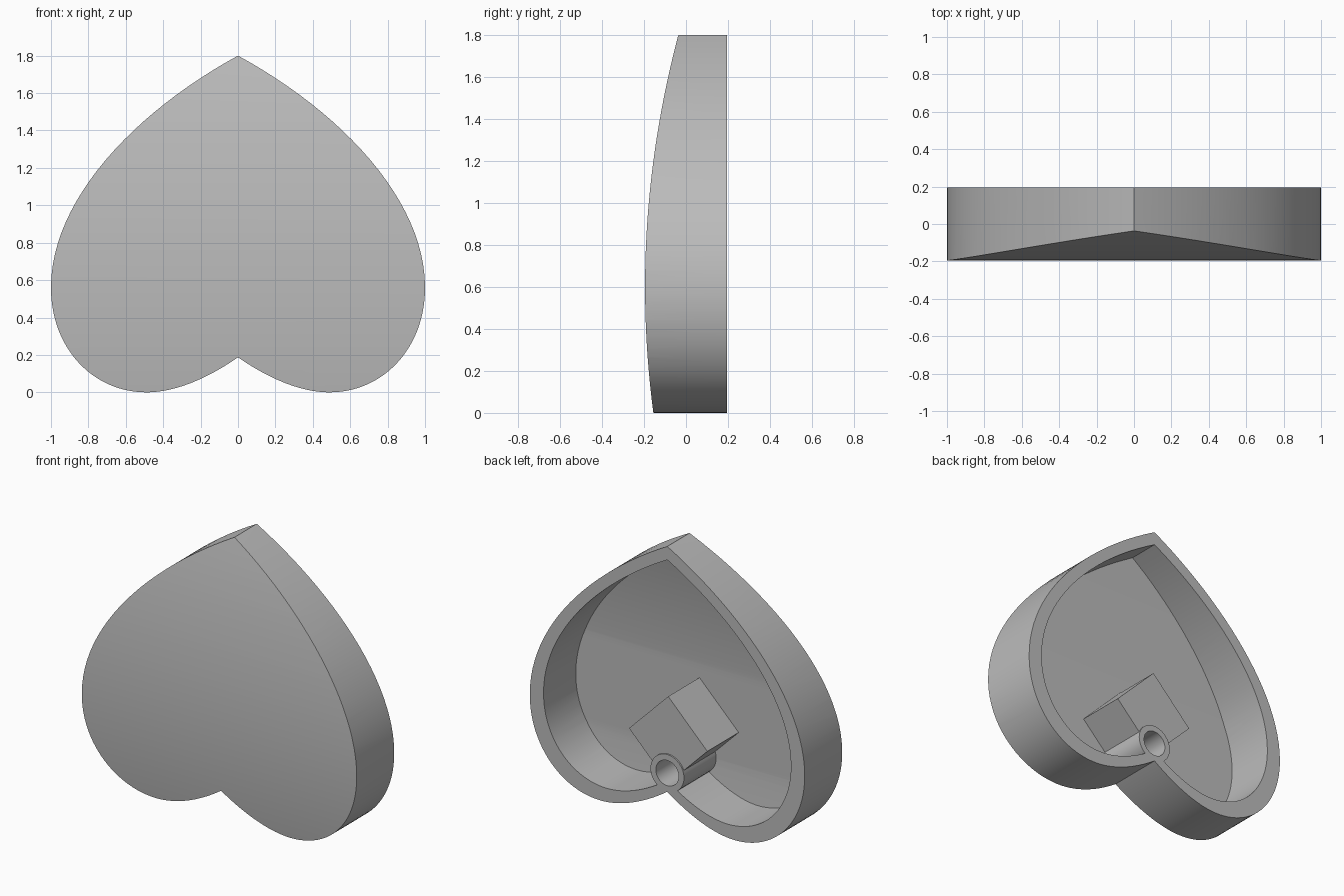
import bpy
import bmesh
from math import radians
from mathutils import Matrix, Vector
from mathutils.geometry import interpolate_bezier

if "Cube" in bpy.data.objects:
    bpy.data.objects.remove(bpy.data.objects["Cube"], do_unlink=True)

BACK = 0.195          # open rim plane
FLOOR = -0.14         # flat part of the cavity floor
FAR = 1.0

grey = bpy.data.materials.new("plain grey")
grey.use_nodes = True
colour = (0.5, 0.5, 0.5, 1)
grey.diffuse_color = colour
grey.node_tree.nodes["Principled BSDF"].inputs["Base Color"].default_value = colour


def prism(name, points, direction):
    """Extrude a closed 3D outline along a direction into a solid."""
    bm = bmesh.new()
    face = bm.faces.new([bm.verts.new(p) for p in points])
    new = bmesh.ops.extrude_face_region(bm, geom=[face], use_keep_orig=True)["geom"]
    moved = [v for v in new if isinstance(v, bmesh.types.BMVert)]
    bmesh.ops.translate(bm, verts=moved, vec=direction)
    return finish(name, bm)


def cylinder(name, radius, z, front, back):
    bm = bmesh.new()
    place = Matrix.Translation((0, (front + back) / 2, z)) @ Matrix.Rotation(radians(90), 4, "X")
    bmesh.ops.create_cone(bm, cap_ends=True, segments=48, radius1=radius,
                          radius2=radius, depth=back - front, matrix=place)
    return finish(name, bm)


def finish(name, bm):
    bmesh.ops.recalc_face_normals(bm, faces=bm.faces)
    mesh = bpy.data.meshes.new(name)
    bm.to_mesh(mesh)
    bm.free()
    mesh.materials.append(grey)
    obj = bpy.data.objects.new(name, mesh)
    bpy.context.collection.objects.link(obj)
    return obj


def combine(target, other, operation):
    """Apply a boolean and remove the helper."""
    mod = target.modifiers.new("cut", "BOOLEAN")
    mod.operation, mod.object, mod.solver = operation, other, "EXACT"
    graph = bpy.context.evaluated_depsgraph_get()
    mesh = bpy.data.meshes.new_from_object(target.evaluated_get(graph))
    target.modifiers.clear()
    target.data = mesh
    bpy.data.objects.remove(other, do_unlink=True)


def heart(scale=1.0, centre=0.92):
    """Point-up heart outline, mirrored from one half."""
    spans = [((0, 1.8), (0.55, 1.5), (1, 1.03), (1, 0.56)),
             ((1, 0.56), (1, 0.23), (0.77, 0), (0.49, 0)),
             ((0.49, 0), (0.32, 0), (0.14, 0.09), (0, 0.187))]
    half = []
    for span in spans:
        half += interpolate_bezier(*[Vector((x, 0, z)) for x, z in span], 25)[:-1]
    half.append(Vector((0, 0, 0.187)))
    loop = half + [Vector((-p.x, 0, p.z)) for p in reversed(half[1:-1])]
    return [Vector((p.x * scale, -FAR, centre + (p.z - centre) * scale)) for p in loop]


def bowed_slab(name, offset, lowest, back):
    """Solid whose front follows the shallow arc across the height."""
    steps = 44
    arc = []
    for i in range(steps + 1):
        z = -0.1 + 2.0 * i / steps
        y = -BACK + (z - 0.6) ** 2 / 9.1 + offset
        arc.append((-1.5, max(y, lowest), z))
    return prism(name, arc + [(-1.5, back, 1.9), (-1.5, back, -0.1)], (3, 0, 0))


# Heart body with bowed front
body = prism("heart_shell", heart(), (0, 2 * FAR, 0))
combine(body, bowed_slab("front_form", 0, -FAR, BACK), "INTERSECT")

# Hollow opening at the back
cavity = prism("cavity", heart(0.9), (0, 2 * FAR, 0))
combine(cavity, bowed_slab("floor_form", 0.045, FLOOR, 0.5), "INTERSECT")
combine(body, cavity, "DIFFERENCE")

# Diamond-shaped mounting block
r, mid = 0.285, 0.525
diamond = [(0, -0.16, mid + r), (r, -0.16, mid), (0, -0.16, mid - r), (-r, -0.16, mid)]
combine(body, prism("mount_block", diamond, (0, 0.345, 0)), "UNION")

# Mounting tube with blind hole
combine(body, cylinder("mount_tube", 0.122, 0.31, -0.16, BACK), "UNION")
combine(body, cylinder("tube_hole", 0.083, 0.31, FLOOR, 0.4), "DIFFERENCE")

# Smooth shading with crisp edges
bpy.ops.object.select_all(action="DESELECT")
body.select_set(True)
bpy.context.view_layer.objects.active = body
bpy.ops.object.shade_smooth_by_angle(angle=radians(25))
